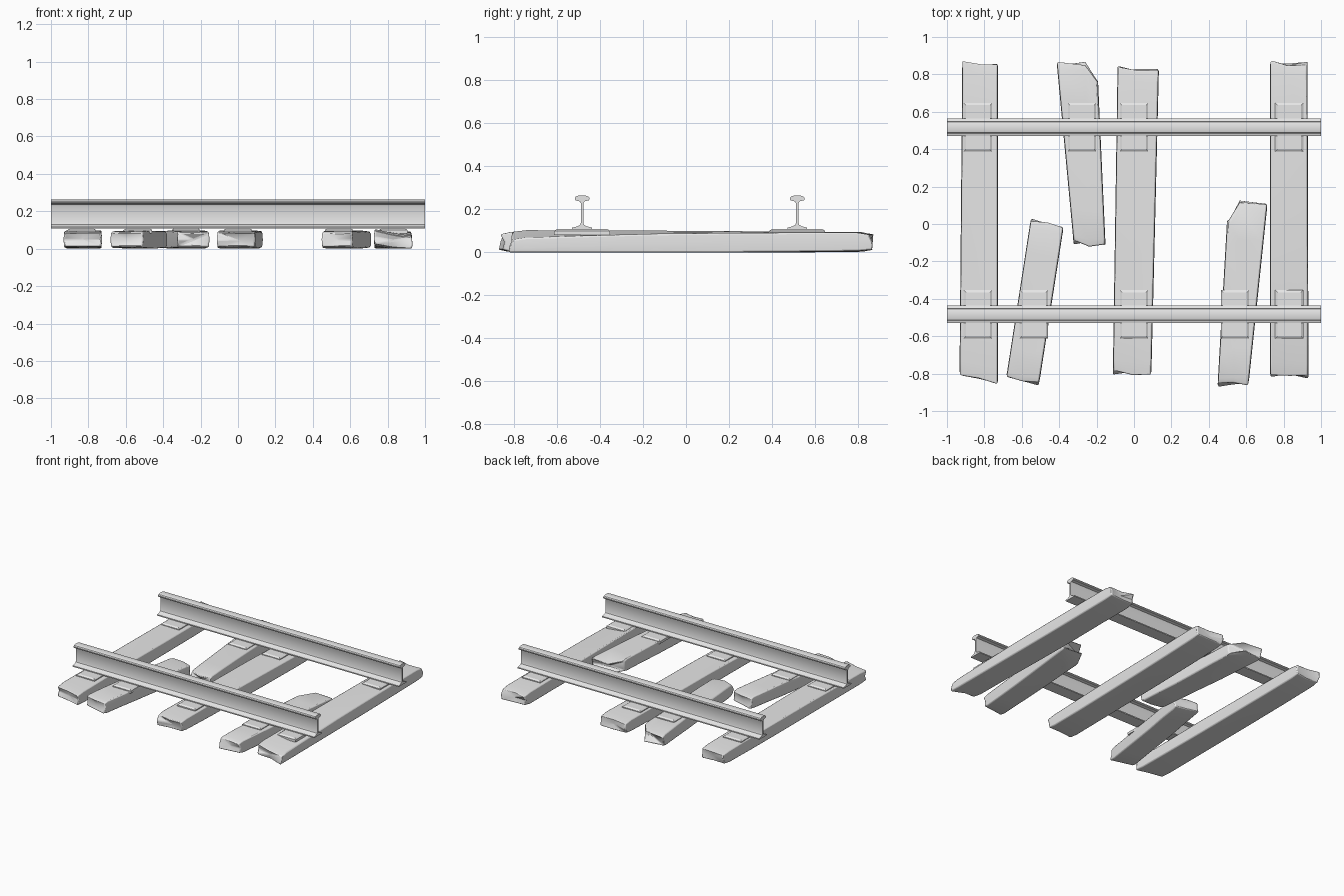
import bpy
import bmesh
import random
from mathutils import Vector

random.seed(4)
cube = bpy.data.objects.get("Cube")
if cube:
    bpy.data.objects.remove(cube, do_unlink=True)

grey = bpy.data.materials.new("plain_grey")
grey.use_nodes = True
grey.diffuse_color = (0.8, 0.8, 0.8, 1)
grey.node_tree.nodes["Principled BSDF"].inputs["Base Color"].default_value = (0.8, 0.8, 0.8, 1)


def finish(bm, name, bevel=0, smooth=0.6):
    """Turn a bmesh into a shaded object with an optional edge bevel."""
    bmesh.ops.recalc_face_normals(bm, faces=bm.faces)
    mesh = bpy.data.meshes.new(name)
    bm.to_mesh(mesh)
    bm.free()
    mesh.materials.append(grey)
    obj = bpy.data.objects.new(name, mesh)
    bpy.context.collection.objects.link(obj)
    if bevel:
        mod = obj.modifiers.new("worn_edges", "BEVEL")
        mod.width = bevel
        mod.segments = 2
        mod.limit_method = "ANGLE"
        mod.angle_limit = 0.7
    bpy.ops.object.select_all(action="DESELECT")
    bpy.context.view_layer.objects.active = obj
    obj.select_set(True)
    bpy.ops.object.shade_smooth_by_angle(angle=smooth)
    return obj


def loft(bm, rings):
    """Skin a list of closed vertex rings."""
    for a, b in zip(rings, rings[1:]):
        for i in range(len(a)):
            j = (i + 1) % len(a)
            bm.faces.new((a[i], a[j], b[j], b[i]))


def sleeper(name, front, back, tilt=0):
    """Worn timber between two ragged ends, each given as left, middle, right."""
    bm = bmesh.new()
    rings = []
    for t in (0, 0.04, 0.2, 0.4, 0.6, 0.8, 0.96, 1):
        left, mid, right = [Vector(f).lerp(Vector(b), t) for f, b in zip(front, back)]
        end = t in (0, 1)
        wear = 0.013 if end else 0.005 * abs(2 * t - 1)
        section = [(left, 0, 0), (mid, 0, 0), (right, 0, 0), (right, 0.5, 0.003),
                   (right, 1, 0), (mid, 1, 0), (left, 1, 0), (left, 0.5, -0.003)]
        ring = []
        for p, h, bulge in section:
            z = wear + h * (0.097 - 2 * wear)
            side = (p.x - mid.x) / max(right.x - left.x, 0.05)
            z += tilt * (1 - t) ** 2 * (side + 0.2) + random.uniform(-0.002, 0.002)
            y = p.y + (random.uniform(-0.012, 0.012) if end else 0)
            ring.append(bm.verts.new((p.x + bulge, y, max(z, 0))))
        rings.append(ring)
    loft(bm, rings)
    # Broken end grain, slightly hollow
    for ring, inward in ((rings[0], 0.012), (rings[-1], -0.012)):
        centre = sum((v.co for v in ring), Vector()) / len(ring)
        tip = bm.verts.new(centre + Vector((0, inward, 0)))
        for i, v in enumerate(ring):
            bm.faces.new((v, ring[(i + 1) % len(ring)], tip))
    finish(bm, name, 0.007)


def rail(name, y):
    """Flat-bottomed rail swept along x from a mirrored half profile."""
    half = [(0.046, 0.107), (0.046, 0.115), (0.022, 0.121), (0.009, 0.128), (0.006, 0.138),
            (0.006, 0.228), (0.011, 0.237), (0.031, 0.242), (0.034, 0.246),
            (0.034, 0.253), (0.029, 0.260), (0.016, 0.264)]
    profile = half + [(-a, z) for a, z in reversed(half)]
    bm = bmesh.new()
    rings = [[bm.verts.new((x, y + a, z)) for a, z in profile] for x in (-1, 1)]
    loft(bm, rings)
    for ring in rings:
        bm.faces.new(ring)
    finish(bm, name)


def plate(name, x, y):
    """Bearing plate with sloping edges."""
    bm = bmesh.new()
    rings = [[bm.verts.new((x + sx * (0.076 - inset), y + sy * (0.13 - inset), z))
              for sx, sy in ((-1, -1), (1, -1), (1, 1), (-1, 1))]
             for inset, z in ((0, 0.082), (0, 0.1), (0.012, 0.108))]
    loft(bm, rings)
    bm.faces.new(rings[0])
    bm.faces.new(rings[-1])
    finish(bm, name, smooth=0.3)


# Whole sleepers
sleeper("sleeper_right", [(-0.93, -0.80), (-0.83, -0.82), (-0.73, -0.85)],
        [(-0.915, 0.86), (-0.82, 0.85), (-0.73, 0.855)])
sleeper("sleeper_middle", [(-0.11, -0.795), (-0.01, -0.80), (0.09, -0.80)],
        [(-0.085, 0.835), (0.02, 0.82), (0.13, 0.82)])
sleeper("sleeper_left", [(0.73, -0.81), (0.83, -0.805), (0.93, -0.815)],
        [(0.73, 0.865), (0.82, 0.85), (0.925, 0.86)], tilt=-0.04)

# Broken sleepers
sleeper("broken_sleeper_front_right", [(-0.68, -0.82), (-0.60, -0.845), (-0.51, -0.855)],
        [(-0.55, 0.02), (-0.46, 0.0), (-0.38, -0.02)])
sleeper("broken_sleeper_front_left", [(0.45, -0.86), (0.53, -0.86), (0.61, -0.855)],
        [(0.50, 0.01), (0.565, 0.12), (0.71, 0.10)])
sleeper("broken_sleeper_back", [(-0.32, -0.10), (-0.24, -0.12), (-0.155, -0.115)],
        [(-0.41, 0.86), (-0.26, 0.86), (-0.195, 0.76)])

# Rails and their bearing plates
for label, y, spots in (("front", -0.483, (-0.835, -0.535, 0, 0.54, 0.83)),
                        ("back", 0.517, (-0.835, -0.278, 0, 0.83))):
    rail(label + "_rail", y)
    for number, x in enumerate(spots, 1):
        plate(f"{label}_plate_{number}", x, y)
